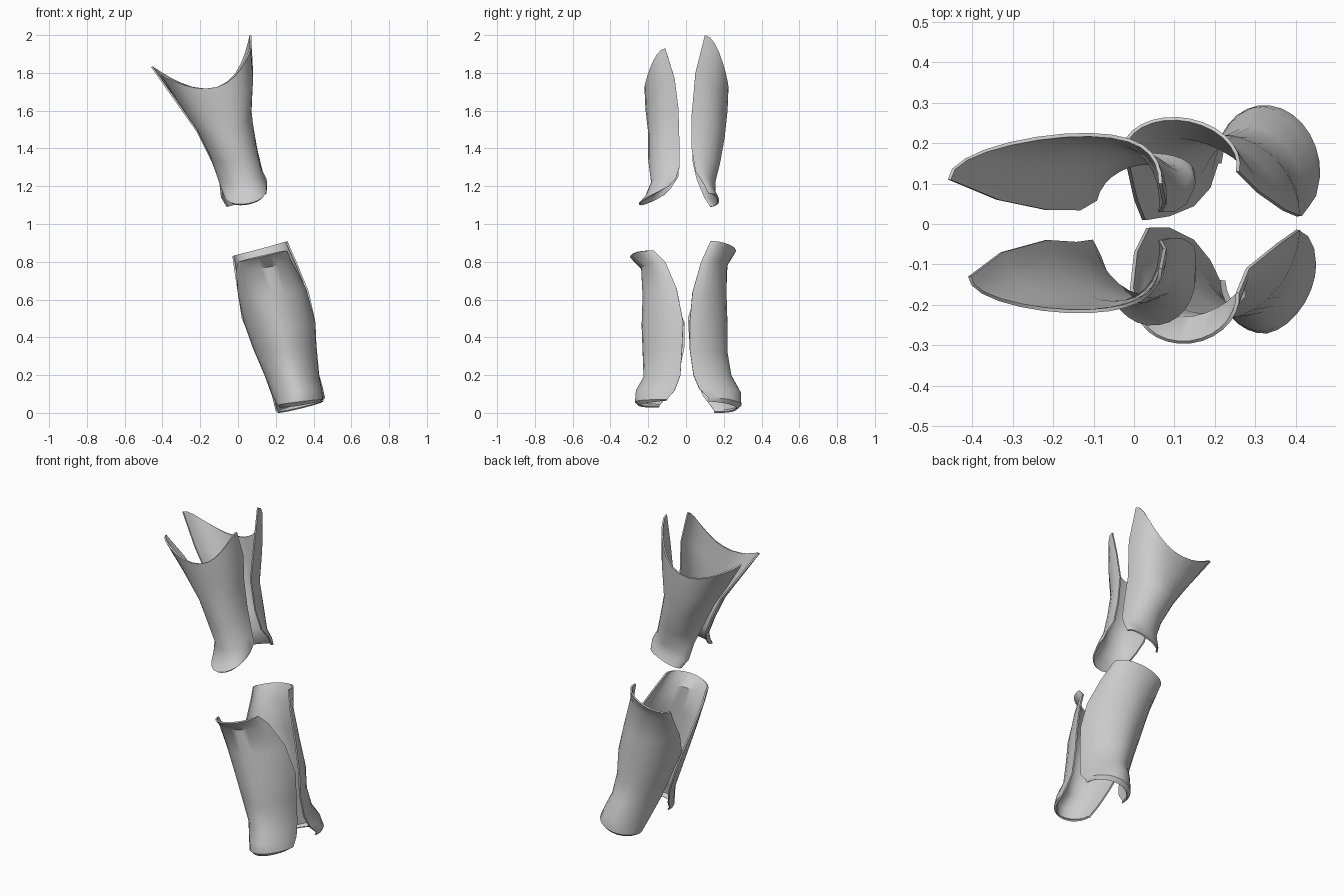
import bpy, math

SEGMENTS = 14


def plate(name, rows, back):
    """Open shell lofted through arched ribs: left edge, crown, right edge, arch and sag exponents."""
    verts, faces, n = [], [], SEGMENTS + 1
    for left, crown, right, p, q in rows:
        for j in range(n):
            a = math.pi * j / SEGMENTS
            c, s = math.cos(a), max(math.sin(a), 0.0)
            c = math.copysign(abs(c) ** p, c)
            rise = (s ** q, s ** p, s ** q)
            verts.append([(l + r) / 2 - c * (r - l) / 2 + h * (m - (l + r) / 2)
                          for l, m, r, h in zip(left, crown, right, rise)])
    for i in range(len(rows) - 1):
        for j in range(SEGMENTS):
            k = i * n + j
            f = (k, k + n, k + n + 1, k + 1)
            faces.append(f[::-1] if back else f)
    mesh = bpy.data.meshes.new(name)
    mesh.from_pydata(verts, [], faces)
    obj = bpy.data.objects.new(name, mesh)
    bpy.context.collection.objects.link(obj)
    # sheet thickness grows inwards
    mod = obj.modifiers.new("thickness", 'SOLIDIFY')
    mod.thickness, mod.offset = 0.009, -1
    bpy.ops.object.select_all(action='DESELECT')
    obj.select_set(True)
    bpy.context.view_layer.objects.active = obj
    bpy.ops.object.modifier_apply(modifier=mod.name)
    bpy.ops.object.shade_smooth_by_angle(angle=math.radians(40))


# upper guard, flared wings on top and a flared foot
plate("upper_front_plate", [
    ((-.41, -.13, 1.79), (-.11, -.22, 1.725), (.07, -.11, 1.93), 1.0, 2.0),
    ((-.33, -.07, 1.66), (-.08, -.215, 1.61), (.08, -.06, 1.77), 1.0, 1.5),
    ((-.22, -.04, 1.50), (-.05, -.20, 1.48), (.07, -.04, 1.61), 1.0, 1.2),
    ((-.15, -.045, 1.36), (.0, -.20, 1.34), (.09, -.035, 1.44), 1.0, 1.0),
    ((-.11, -.04, 1.25), (.04, -.185, 1.22), (.12, -.035, 1.30), .95, 1.0),
    ((-.09, -.08, 1.19), (.055, -.215, 1.15), (.15, -.055, 1.24), .95, .9),
    ((-.075, -.12, 1.15), (.06, -.25, 1.11), (.15, -.09, 1.20), .95, .9),
], False)

plate("upper_back_plate", [
    ((-.46, .11, 1.83), (-.11, .225, 1.725), (.07, .10, 2.0), 1.0, 2.0),
    ((-.34, .06, 1.66), (-.08, .22, 1.60), (.08, .05, 1.80), 1.0, 1.5),
    ((-.22, .035, 1.49), (-.05, .205, 1.46), (.07, .03, 1.58), 1.0, 1.2),
    ((-.14, .035, 1.33), (.01, .18, 1.32), (.10, .03, 1.40), 1.0, 1.0),
    ((-.10, .06, 1.23), (.04, .155, 1.22), (.13, .05, 1.28), .95, 1.0),
    ((-.09, .10, 1.14), (.05, .155, 1.17), (.15, .09, 1.22), .9, .9),
    ((-.06, .13, 1.09), (.05, .175, 1.13), (.15, .12, 1.16), .9, .9),
], True)

# lower guard, collar lip on top and a rounded cuff at the bottom
plate("lower_front_plate", [
    ((.0, -.20, .80), (.14, -.295, .83), (.26, -.17, .86), 1.0, 1.0),
    ((-.01, -.16, .75), (.15, -.235, .77), (.285, -.11, .80), 1.05, 1.0),
    ((.0, -.07, .62), (.18, -.23, .62), (.36, -.05, .66), 1.1, 1.0),
    ((.03, -.01, .48), (.22, -.235, .46), (.41, -.015, .48), 1.1, 1.0),
    ((.08, -.01, .34), (.25, -.23, .33), (.415, -.02, .36), 1.1, 1.0),
    ((.14, -.04, .20), (.29, -.225, .19), (.43, -.03, .20), 1.1, 1.0),
    ((.18, -.09, .10), (.32, -.265, .12), (.445, -.06, .12), 1.1, 1.0),
    ((.205, -.14, .04), (.33, -.27, .06), (.45, -.10, .07), 1.1, 1.0),
    ((.22, -.14, .03), (.335, -.25, .04), (.44, -.10, .065), 1.1, 1.0),
], False)

plate("lower_back_plate", [
    ((-.03, .19, .83), (.14, .26, .87), (.26, .13, .91), 1.0, 1.0),
    ((-.02, .15, .76), (.15, .215, .79), (.31, .08, .80), 1.05, 1.0),
    ((.0, .06, .63), (.18, .215, .62), (.375, .035, .64), 1.1, 1.0),
    ((.02, .01, .50), (.22, .22, .46), (.41, .02, .48), 1.1, 1.0),
    ((.08, .02, .36), (.25, .22, .32), (.415, .02, .34), 1.1, 1.0),
    ((.14, .045, .20), (.29, .24, .20), (.43, .04, .20), 1.1, 1.0),
    ((.18, .09, .09), (.32, .29, .11), (.45, .07, .13), 1.05, 1.0),
    ((.20, .15, .01), (.335, .293, .045), (.46, .12, .08), 1.0, 1.0),
    ((.21, .15, .0), (.34, .27, .025), (.45, .12, .06), 1.0, 1.0),
], True)
